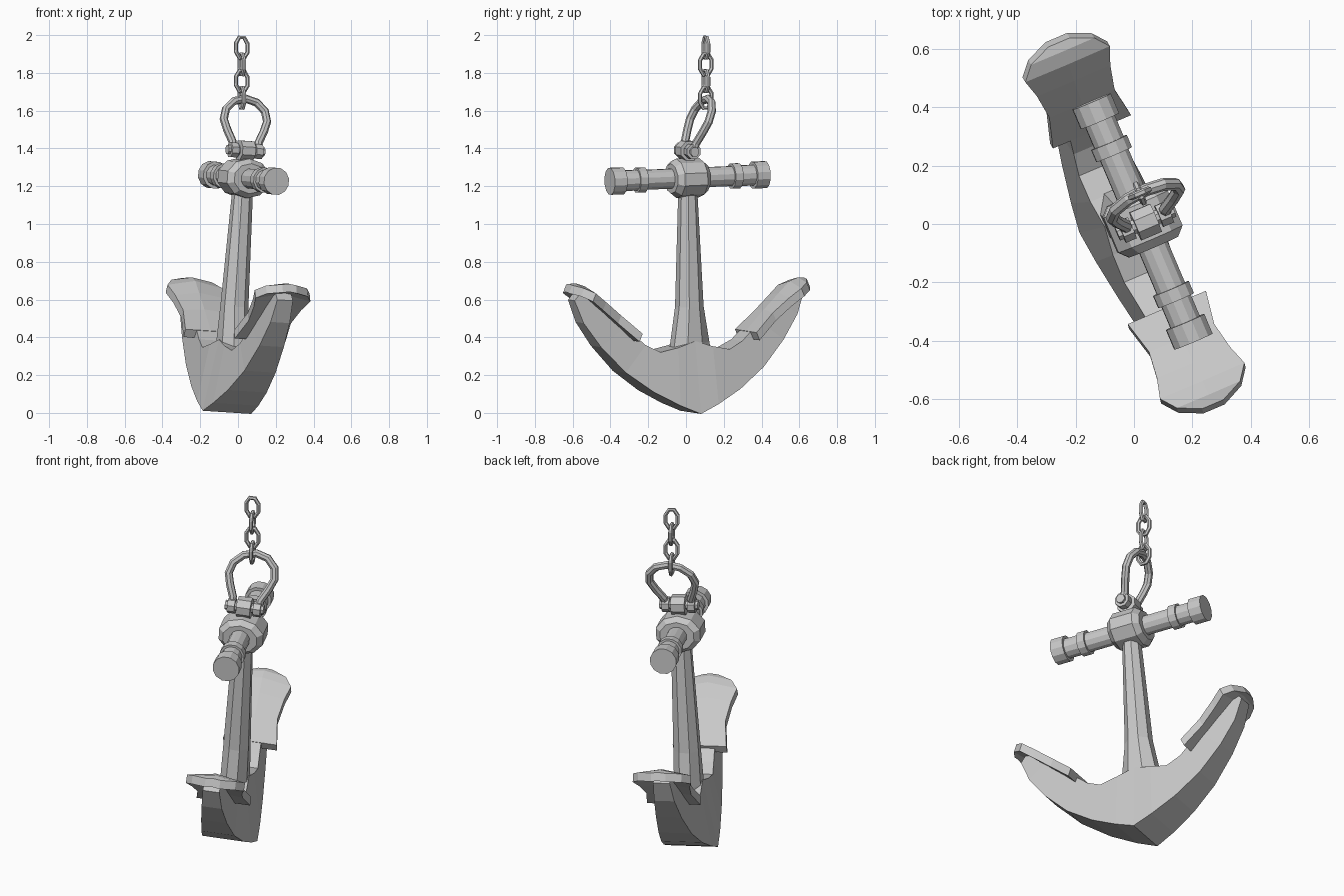
import bpy, bmesh, math
from mathutils import Vector, Matrix

cube = bpy.data.objects.get("Cube")
if cube:
    bpy.data.objects.remove(cube, do_unlink=True)

GREY = (0.58, 0.58, 0.58, 1)
iron = bpy.data.materials.new("grey_iron")
iron.use_nodes = True
iron.diffuse_color = GREY
iron.node_tree.nodes["Principled BSDF"].inputs["Base Color"].default_value = GREY

# Leaning frame of the anchor: X along the arms, Y across them, Z up the shank
ax = Vector((0.39, -0.92, -0.04)).normalized()
az = ax.cross(Vector((0.92, 0.39, -0.06))).normalized()
ay = az.cross(ax)
FRAME = Matrix((ax, ay, az)).transposed().to_4x4()
FRAME.translation = (-0.058, 0.025, 0.015)
X, Y, Z = Vector((1, 0, 0)), Vector((0, 1, 0)), Vector((0, 0, 1))


def loft(name, sections, closed=False, frame=FRAME):
    """Skin a row of equal-sized sections, capping the ends unless closed."""
    bm = bmesh.new()
    rows = [[bm.verts.new(frame @ Vector(p)) for p in s] for s in sections]
    n = len(rows[0])
    pairs = list(zip(rows, rows[1:]))
    if closed:
        pairs.append((rows[-1], rows[0]))
    else:
        bm.faces.new(rows[0])
        bm.faces.new(rows[-1])
    for a, b in pairs:
        for i in range(n):
            j = (i + 1) % n
            bm.faces.new((a[i], a[j], b[j], b[i]))
    bmesh.ops.recalc_face_normals(bm, faces=bm.faces)
    mesh = bpy.data.meshes.new(name)
    bm.to_mesh(mesh)
    bm.free()
    mesh.materials.append(iron)
    ob = bpy.data.objects.new(name, mesh)
    bpy.context.collection.objects.link(ob)


def ring(centre, u, v, ru, rv, sides):
    turn = [2 * math.pi * (i + 0.5) / sides for i in range(sides)]
    return [Vector(centre) + u * ru * math.cos(t) + v * rv * math.sin(t) for t in turn]


def lathe(name, centre, axis, u, v, profile, sides=12, stretch=1.0):
    loft(name, [ring(Vector(centre) + axis * a, u, v, r * stretch, r, sides) for a, r in profile])


def sweep(name, path, normal, radius, sides=6, closed=True):
    """Round bar along a flat path."""
    n = len(path)
    sections = []
    for i, p in enumerate(path):
        before = path[i - 1] if closed or i else p
        after = path[(i + 1) % n] if closed or i < n - 1 else p
        side = (after - before).cross(normal).normalized()
        sections.append(ring(p, side, normal, radius, radius, sides))
    loft(name, sections, closed, Matrix())


# The front arm reaches a little further than the back one
FRONT, BACK = 1.02, -0.965

# Curved arms meeting in a sharp keel: lower x, z, half width; upper x, z, half width
half = [(0.00, -0.012, 0.140, 0.00, 0.37, 0.075),
        (0.11, 0.035, 0.130, 0.10, 0.34, 0.085),
        (0.25, 0.11, 0.112, 0.20, 0.32, 0.085),
        (0.40, 0.22, 0.090, 0.28, 0.36, 0.075),
        (0.53, 0.36, 0.070, 0.39, 0.46, 0.065),
        (0.62, 0.49, 0.055, 0.51, 0.57, 0.055),
        (0.665, 0.61, 0.045, 0.63, 0.65, 0.045)]
rows = [(s, r) for s, part in ((BACK, half[:0:-1]), (FRONT, half)) for r in part]
loft("arms", [[(s * lx, -lw, lz), (s * lx, lw, lz), (s * ux, uw, uz), (s * ux, -uw, uz)]
              for s, (lx, lz, lw, ux, uz, uw) in rows])

# Flukes: x, z, half width, drop of the sides
blade = [(0.33, 0.42, 0.146, 0.0), (0.44, 0.53, 0.122, 0.01), (0.53, 0.615, 0.137, 0.02),
         (0.595, 0.675, 0.158, 0.03), (0.645, 0.692, 0.118, 0.02), (0.68, 0.69, 0.040, 0.005)]
for s, lift, name in ((FRONT, 0.008, "front_fluke"), (BACK, -0.012, "back_fluke")):
    sections = []
    for x, z, w, drop in blade:
        top = [(s * x, 0.01 + y, z + lift - d) for y, d in ((-w, drop), (0, 0), (w, drop))]
        low = [(s * (x + 0.018), y, h - 0.042) for _, y, h in reversed(top)]
        sections.append(top + low)
    loft(name, sections)

# Shank: eight-sided, flaring into the crown
loft("shank", [ring((0, 0, z), X, Y, rx, ry, 8) for z, rx, ry in
               ((0.22, 0.135, 0.085), (0.36, 0.108, 0.078), (0.55, 0.076, 0.074),
                (1.20, 0.048, 0.055))])

# Stock with collars and end knobs, through a wide chamfered hub
hub = (0, 0, 1.232)
end = [(0.25, 0.054), (0.25, 0.068), (0.295, 0.068), (0.295, 0.056),
       (0.375, 0.056), (0.375, 0.073), (0.448, 0.073)]
lathe("stock", hub, X, Y, Z, [(-a, r) for a, r in reversed(end)] + end)
lathe("hub", hub, X, Y, Z, [(-0.095, 0.08), (-0.065, 0.105), (0.065, 0.105), (0.095, 0.08)], 10, 1.2)

# Shank eye and shackle pin with lugs
pin = Vector((0, 0, 1.377))
lathe("shank_eye", pin, Y, X, Z, [(-0.038, 0.056), (0.038, 0.056)], 8)
lathe("shackle_pin", pin, Y, X, Z, [(-0.105, 0.026), (0.105, 0.026)], 8)
for s, name in ((1, "left_lug"), (-1, "right_lug")):
    lathe(name, pin, Y, X, Z, [(s * 0.05, 0.042), (s * 0.09, 0.042)], 8)

# Shackle bow, leaning back
base = FRAME @ pin
lean = Vector((0.0, 0.11, 0.275))
side = [(0.072, 0.0), (0.075, 0.16), (0.105, 0.38), (0.125, 0.58), (0.112, 0.78), (0.065, 0.94)]
outline = side + [(0, 1.0)] + [(-w, t) for w, t in reversed(side)]
sweep("shackle_bow", [base + ay * w + lean * t for w, t in outline],
      ay.cross(lean).normalized(), 0.022, 8, closed=False)

# Chain links, each turned a quarter from the next
for i in range(4):
    wide, normal = (ax, ay) if i % 2 == 0 else (ay, ax)
    centre = Vector((0.02, 0.105, 1.668 + 0.0885 * i))
    sweep("chain_link_%d" % (i + 1), ring(centre, wide, Z, 0.036, 0.0585, 8), normal, 0.0115)
